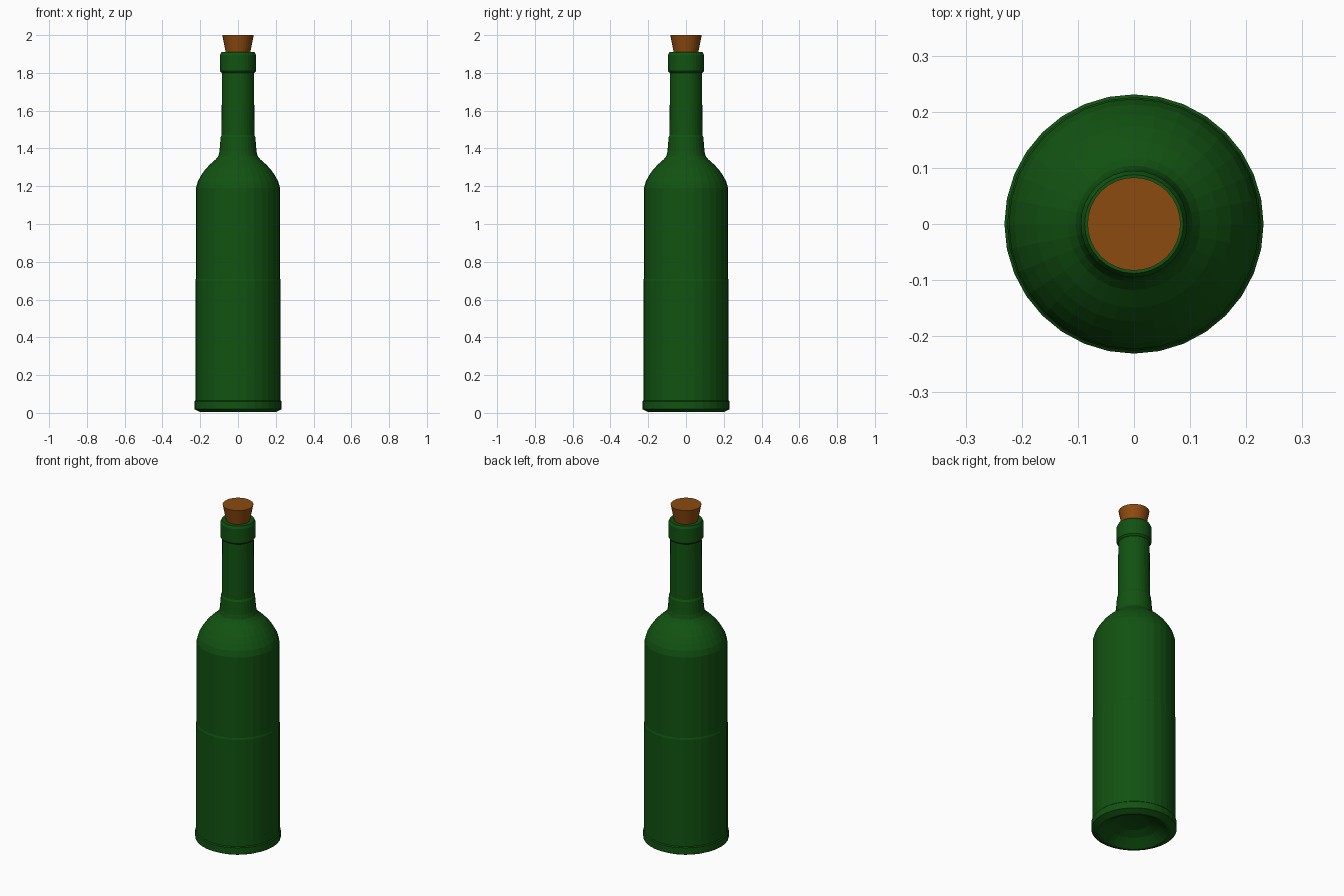
import bpy, bmesh, math

if "Cube" in bpy.data.objects:
    bpy.data.objects.remove(bpy.data.objects["Cube"])

SIDES = 32


def material(name, rgb):
    m = bpy.data.materials.new(name)
    m.diffuse_color = (*rgb, 1.0)
    m.use_nodes = True
    m.node_tree.nodes["Principled BSDF"].inputs["Base Color"].default_value = m.diffuse_color
    return m


def lathe(name, profile, mat):
    """Turn (radius, height) points around z; radius 0 closes to a point."""
    bm = bmesh.new()
    verts = [bm.verts.new((r, 0, z)) for r, z in profile]
    edges = [bm.edges.new(pair) for pair in zip(verts, verts[1:])]
    bmesh.ops.spin(bm, geom=verts + edges, cent=(0, 0, 0), axis=(0, 0, 1),
                   angle=math.tau, steps=SIDES, use_merge=False)
    bmesh.ops.remove_doubles(bm, verts=bm.verts[:], dist=1e-4)
    bmesh.ops.recalc_face_normals(bm, faces=bm.faces[:])
    mesh = bpy.data.meshes.new(name)
    bm.to_mesh(mesh)
    bm.free()
    mesh.materials.append(mat)
    obj = bpy.data.objects.new(name, mesh)
    bpy.context.collection.objects.link(obj)
    return obj


green = material("bottle green", (0.006, 0.085, 0.006))
brown = material("cork brown", (0.26, 0.07, 0.005))

# Glass: hollow base, foot, body, rounded shoulder, neck, collar and mouth
lathe("bottle", [
    (0, 0.07), (0.08, 0.06), (0.13, 0.04), (0.185, 0.004),
    (0.20, 0.004), (0.231, 0.02), (0.231, 0.06), (0.226, 0.065),
    (0.226, 0.70), (0.223, 0.71), (0.223, 1.19),
    (0.213, 1.225), (0.195, 1.258), (0.174, 1.288), (0.149, 1.315),
    (0.118, 1.342), (0.104, 1.36), (0.098, 1.385),
    (0.092, 1.46), (0.087, 1.47), (0.085, 1.80),
    (0.090, 1.803), (0.095, 1.81), (0.095, 1.895), (0.088, 1.91),
    (0.066, 1.91), (0.062, 1.86), (0, 1.86),
], green)

# Tapered stopper
lathe("cork", [(0, 1.862), (0.056, 1.862), (0.083, 2.0), (0, 2.0)], brown)
